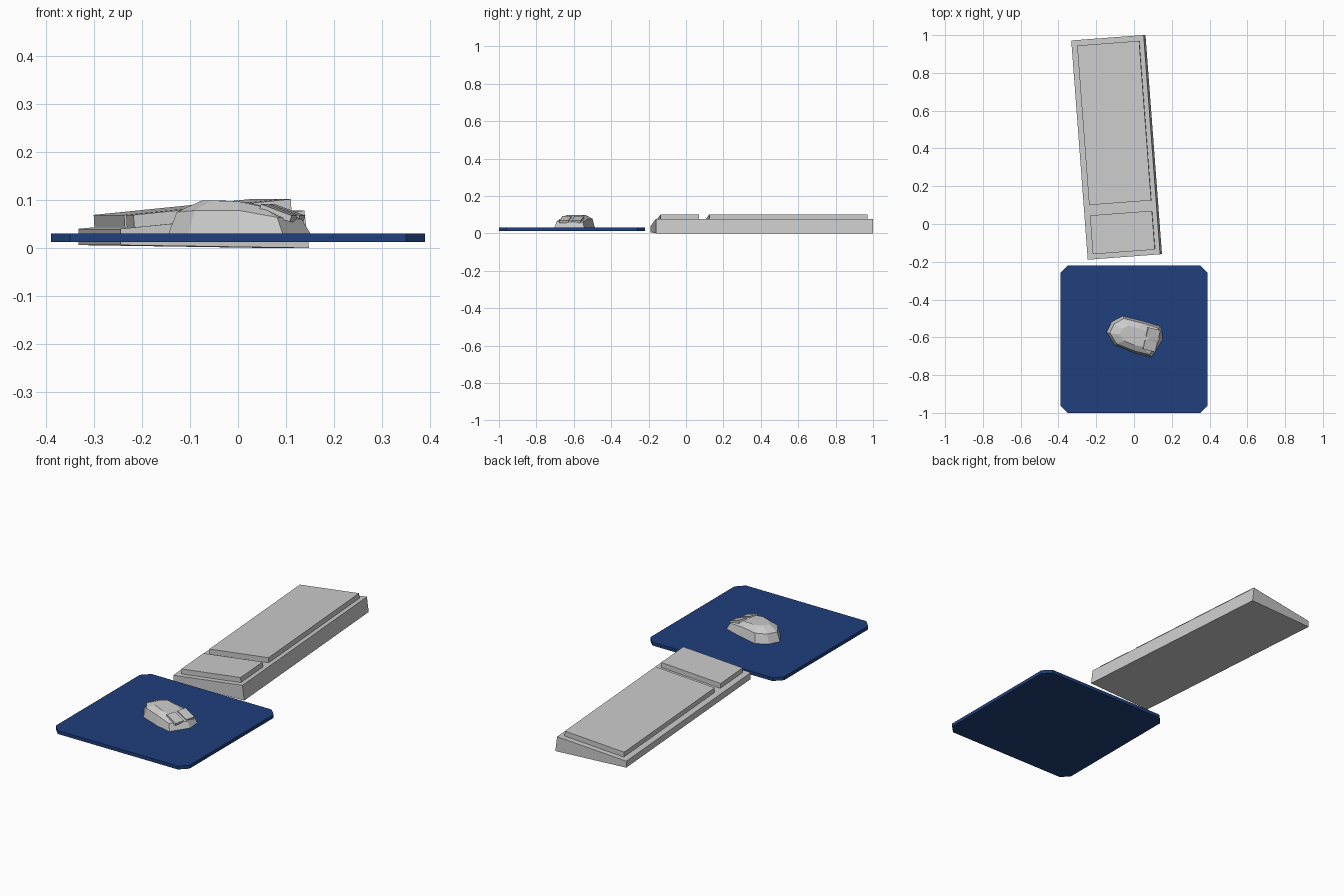
import bpy, bmesh
from math import radians
from mathutils import Matrix, Vector

if "Cube" in bpy.data.objects:
    bpy.data.objects.remove(bpy.data.objects["Cube"])


def finish(name, bm, material=None):
    bmesh.ops.recalc_face_normals(bm, faces=bm.faces)
    mesh = bpy.data.meshes.new(name)
    bm.to_mesh(mesh)
    bm.free()
    obj = bpy.data.objects.new(name, mesh)
    bpy.context.collection.objects.link(obj)
    if material:
        mesh.materials.append(material)
    return obj


def loft(name, rings, matrix=Matrix(), material=None):
    """Closed solid through matching rings of points."""
    bm = bmesh.new()
    loops = [[bm.verts.new(matrix @ Vector(p)) for p in ring] for ring in rings]
    n = len(loops[0])
    for a, b in zip(loops, loops[1:]):
        for i in range(n):
            j = (i + 1) % n
            bm.faces.new((a[i], a[j], b[j], b[i]))
    bm.faces.new(loops[0])
    bm.faces.new(loops[-1])
    return finish(name, bm, material)


# Mouse pad: thin square with cut corners
blue = bpy.data.materials.new("pad_blue")
blue.diffuse_color = (0.013, 0.05, 0.2, 1)
blue.use_nodes = True
blue.node_tree.nodes["Principled BSDF"].inputs["Base Color"].default_value = blue.diffuse_color
h, c = 0.39, 0.35
outline = [(-c, -h), (c, -h), (h, -c), (h, c), (c, h), (-c, h), (-h, c), (-h, -c)]
loft("mouse_pad", [[(x, y - 0.61, z) for x, y in outline] for z in (0.012, 0.03)],
     material=blue)

# Keyboard: wedge profile run along its length, with two raised key blocks
place = Matrix.Translation((-0.092, 0.406, 0)) @ Matrix.Rotation(radians(4.3), 4, 'Z')


def wedge(name, profile, v0, v1):
    loft(name, [[(u, v, z) for u, z in profile] for v in (v0, v1)], place)


wedge("keyboard_body", [(-0.197, 0.006), (0.197, 0), (0.187, 0.078), (-0.197, 0.04)],
      -0.582, 0.582)
keys = [(-0.166, 0.035), (0.163, 0.065), (0.161, 0.102), (-0.168, 0.069)]
wedge("main_keys", keys, -0.294, 0.553)
wedge("number_keys", keys, -0.555, -0.349)

# Mouse: faceted shell, shrinking rings with the nose lower than the palm
base = [(-0.145, -0.575), (-0.103, -0.64), (0.003, -0.683), (0.093, -0.704),
        (0.151, -0.614), (0.146, -0.545), (0.05, -0.515), (-0.06, -0.487),
        (-0.119, -0.519)]
mid_z = [0.075, 0.078, 0.078, 0.064, 0.060, 0.062, 0.076, 0.078, 0.076]
top_z = [0.099, 0.099, 0.097, 0.087, 0.081, 0.082, 0.094, 0.099, 0.099]


def ring(s, heights):
    return [(x * s, -0.595 + (y + 0.595) * s, z) for (x, y), z in zip(base, heights)]


loft("mouse_shell", [ring(1, [0.03] * 9), ring(0.88, mid_z), ring(0.52, top_z)])

# Two mouse buttons on the sloping nose, with a gap between
nose = (Matrix.Translation((0.092, -0.612, 0.073)) @ Matrix.Rotation(radians(-14), 4, 'Z')
        @ Matrix.Rotation(radians(20), 4, 'Y'))
for side, name in ((1, "left_button"), (-1, "right_button")):
    bm = bmesh.new()
    bmesh.ops.create_cube(bm, size=1, matrix=nose @ Matrix.Translation((0, side * 0.034, 0))
                          @ Matrix.Diagonal((0.07, 0.05, 0.014, 1)))
    finish(name, bm)
